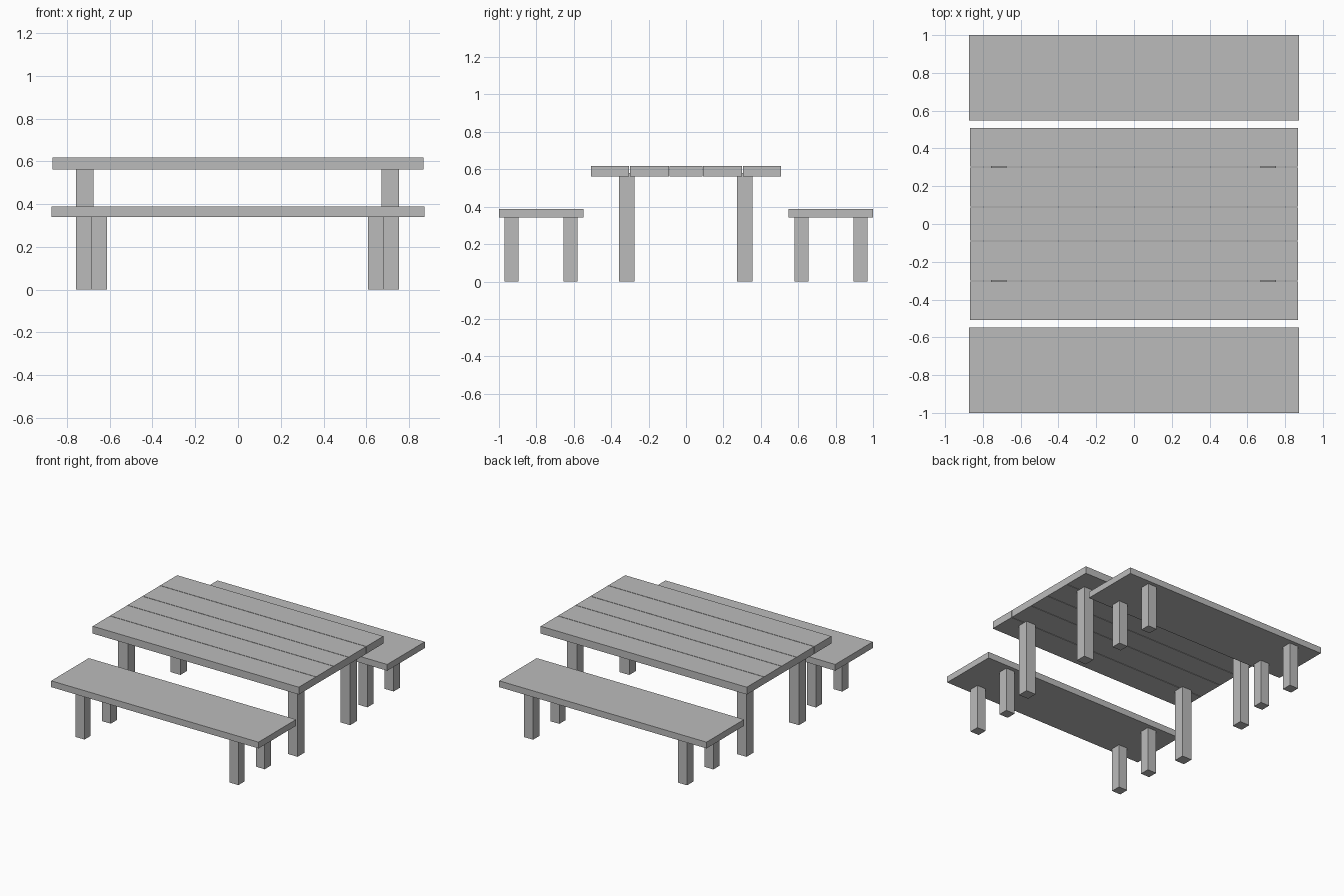
import bpy
from mathutils import Vector

cube = bpy.data.objects.get("Cube")
if cube:
    bpy.data.objects.remove(cube, do_unlink=True)

grey = bpy.data.materials.new("plain_grey")
grey.use_nodes = True
colour = (0.5, 0.5, 0.5, 1)
grey.diffuse_color = colour
grey.node_tree.nodes["Principled BSDF"].inputs["Base Color"].default_value = colour


def box(name, low, high):
    """Flat-sided block between two opposite corners."""
    low, high = Vector(low), Vector(high)
    bpy.ops.mesh.primitive_cube_add(size=1, location=(low + high) / 2)
    obj = bpy.context.object
    obj.name = name
    obj.scale = high - low
    bpy.ops.object.transform_apply(location=False, rotation=False, scale=True)
    obj.data.materials.append(grey)


def leg(name, x, y, width, height):
    h = width / 2
    box(name, (x - h, y - h, 0), (x + h, y + h, height))


# Table top: five planks with hairline gaps
table_bottom, table_top, gap = 0.562, 0.618, 0.002
seams = [-0.51, -0.302, -0.09, 0.09, 0.302, 0.51]
for i, (near, far) in enumerate(zip(seams, seams[1:])):
    box(f"table_plank_{i + 1}", (-0.868, near + gap, table_bottom),
        (0.868, far - gap, table_top))

# Table legs
for end, x in (("right", -0.717), ("left", 0.712)):
    for side, y in (("front", -0.317), ("back", 0.314)):
        leg(f"table_leg_{side}_{end}", x, y, 0.082, 0.58)

# Benches on both sides, each with four legs
for side, s in (("front", -1), ("back", 1)):
    ys = sorted((s * 0.548, s))
    box(f"bench_{side}_seat", (-0.873, ys[0], 0.341), (0.873, ys[1], 0.389))
    for end, x in (("right", -0.651), ("left", 0.646)):
        for row, y in (("inner", 0.617), ("outer", 0.933)):
            leg(f"bench_{side}_leg_{row}_{end}", x, s * y, 0.075, 0.345)
